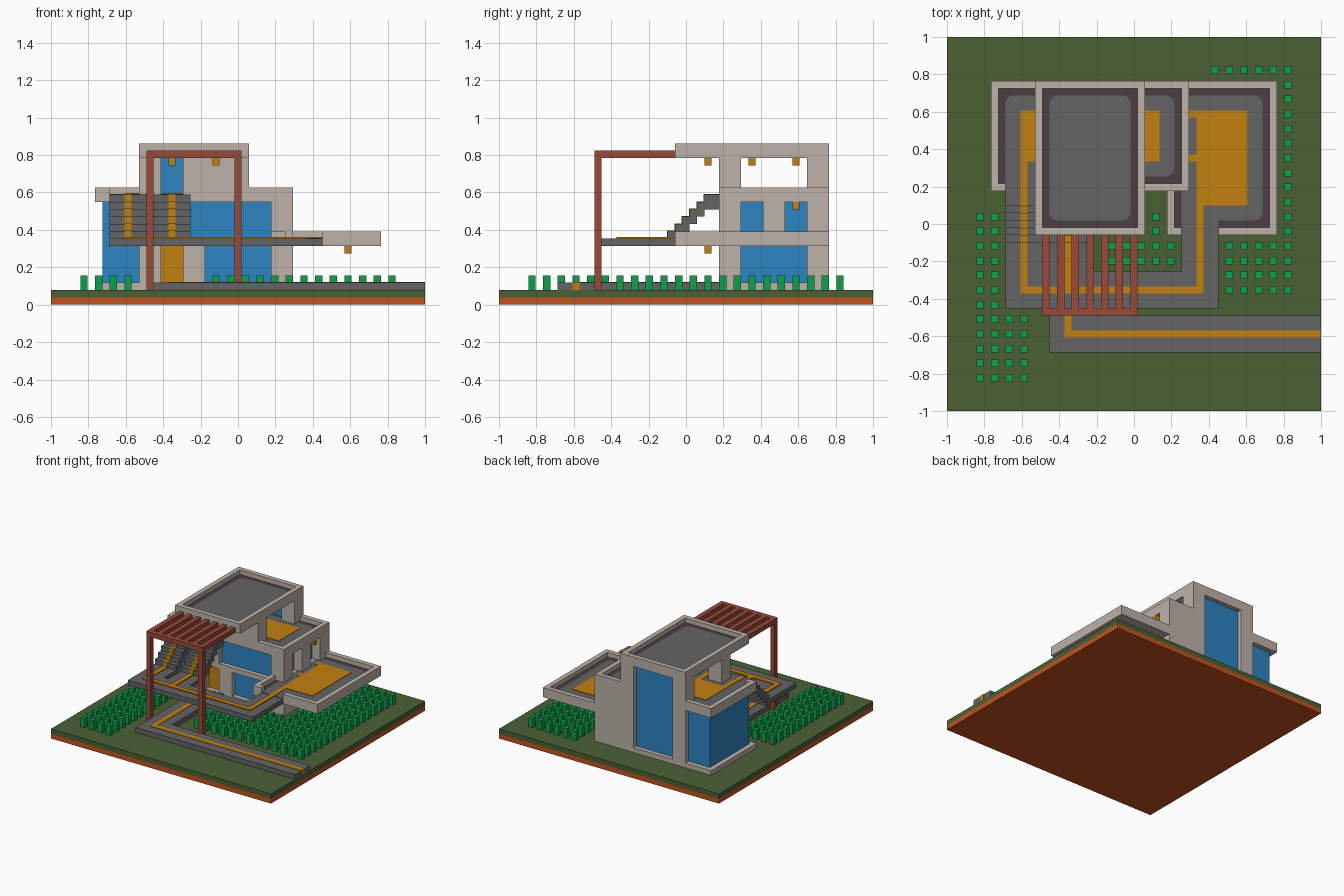
import bpy, bmesh
from mathutils import Vector

old = bpy.data.objects.get("Cube")
if old:
    bpy.data.objects.remove(old, do_unlink=True)

U = 2 / 51      # building module; the plot is 51 x 51 modules
E = 0.1         # thin plate height, in modules


def mat(name, rgb):
    lin = [((c / 255 + 0.055) / 1.055) ** 2.4 for c in rgb] + [1]
    m = bpy.data.materials.new(name)
    m.use_nodes = True
    m.diffuse_color = lin
    m.node_tree.nodes["Principled BSDF"].inputs["Base Color"].default_value = lin
    return m


SOIL = mat("soil", (196, 82, 32))
GRASS = mat("grass", (74, 97, 52))
WALL = mat("plaster", (188, 178, 170))
GREY = mat("paving", (100, 100, 100))
GOLD = mat("gold", (194, 129, 16))
GLASS = mat("glass", (44, 133, 194))
WOOD = mat("red wood", (154, 74, 57))
BUSH = mat("leaf green", (14, 160, 76))
DARK = mat("dark gravel", (75, 62, 67))


def part(name, material, boxes, rounded=0):
    """One object from boxes (x0, x1, y0, y1, z0, z1) in modules."""
    bm = bmesh.new()
    for x0, x1, y0, y1, z0, z1 in boxes:
        vs = bmesh.ops.create_cube(bm, size=1)["verts"]
        for v in vs:
            v.co = Vector(((x0 + x1) / 2 + v.co.x * (x1 - x0) - 25.5,
                           (y0 + y1) / 2 + v.co.y * (y1 - y0) - 25.5,
                           (z0 + z1) / 2 + v.co.z * (z1 - z0))) * U
    if rounded:
        upright = [e for e in bm.edges
                   if abs(e.verts[0].co.z - e.verts[1].co.z) > 1e-5]
        bmesh.ops.bevel(bm, geom=upright, offset=rounded * U, segments=4,
                        profile=0.5, affect='EDGES')
    me = bpy.data.meshes.new(name)
    bm.to_mesh(me)
    bm.free()
    me.materials.append(material)
    ob = bpy.data.objects.new(name, me)
    bpy.context.collection.objects.link(ob)
    return ob


def plates(name, material, rects, z, h, rounded=0):
    return part(name, material, [(*r, z, z + h) for r in rects], rounded)


def ring(x0, x1, y0, y1, z0, z1):
    return [(x0, x1, y0, y0 + 1, z0, z1), (x0, x1, y1 - 1, y1, z0, z1),
            (x0, x0 + 1, y0, y1, z0, z1), (x1 - 1, x1, y0, y1, z0, z1)]


# Plot
part("soil_layer", SOIL, [(0, 51, 0, 51, 0, 1)])
part("lawn", GRASS, [(0, 51, 0, 51, 1, 2)])

# Ground path with gold line leading to the front door
part("ground_path", GREY, [(14, 51, 8, 13, 2, 3), (14, 19, 13, 30, 2, 3)])
part("ground_path_line", GOLD, [(16, 51.02, 10, 11, 2, 3 + E), (16, 17, 11, 30, 2, 3 + E)])

# Lower two storeys: solid core, with an outer layer leaving window recesses
part("house_base", WALL, [(6, 33, 30, 45, 2, 3)])
part("house_core", WALL, [(12, 31, 31, 44, 3, 14)])
part("front_wall", WALL, [
    (12, 15, 30, 31, 3, 14), (15, 18, 30, 31, 8, 14), (18, 21, 30, 31, 3, 9),
    (21, 30, 30, 31, 8, 9), (30, 33, 30, 31, 3, 14)])
part("back_wall", WALL, [(12, 15, 44, 45, 3, 15), (24, 33, 44, 45, 3, 15)])
part("side_wall", WALL, [
    (31, 33, 31, 33, 3, 14), (31, 33, 42, 44, 3, 14),
    (31, 33, 33, 42, 8, 9), (31, 33, 36, 39, 9, 14)])
part("front_windows", GLASS, [(21, 30, 31 - E, 31, 3, 8), (18, 30, 31 - E, 31, 9, 14)])
part("side_windows", GLASS, [
    (31, 31 + E, 33, 42, 3, 8), (31, 31 + E, 33, 36, 9, 14), (31, 31 + E, 39, 42, 9, 14)])
part("front_door", GOLD, [(15, 18, 31 - E, 31, 3, 8)])
part("glass_room", GLASS, [(7, 12, 31, 44, 3, 14)])
part("tall_back_window", GLASS, [(15, 24, 43.5, 44 + E, 3, 20)])

# Middle roof, walked on at level 15
part("middle_roof", WALL, [
    (6, 33, 30, 44, 14, 15), (6, 15, 44, 45, 14, 15), (24, 33, 44, 45, 14, 15)])
part("middle_parapet", WALL, [
    (6, 7, 30, 45, 15, 16), (6, 8, 30, 31, 15, 16), (6, 12, 44, 45, 15, 16),
    (27, 33, 44, 45, 15, 16), (32, 33, 30, 45, 15, 16), (27, 33, 30, 31, 15, 16)])
plates("middle_gravel", DARK, [(7, 32, 31, 44)], 15, E / 2)
plates("middle_paving", GREY, [(8, 31, 32, 43)], 15, E, 1)
plates("middle_paving_entries", GREY, [(8, 13, 30, 34), (15, 18, 30, 33)], 15, E)
plates("middle_gold_floor", GOLD, [(10, 29, 34, 41), (10, 11, 30, 34), (16, 17, 30, 34)],
       15, 2 * E)

# Open upper storey and its roof
part("upper_walls", WALL, [
    (12, 15, 30, 33, 15, 20), (18, 27, 30, 33, 15, 20),
    (12, 15, 42, 45, 15, 20), (24, 27, 42, 45, 15, 20)])
part("top_roof", WALL, [(12, 27, 24, 45, 20, 21)] + ring(12, 27, 24, 45, 21, 22))
plates("top_gravel", DARK, [(13, 26, 25, 44)], 21, E / 2)
plates("top_paving", GREY, [(14, 25, 26, 43)], 21, E, 1)

# Side terrace, open to the walkway at the front
part("terrace_slab", WALL, [(30, 45, 24, 45, 8, 9)])
part("terrace_parapet", WALL, [
    (30, 32, 24, 25, 9, 10), (30, 31, 24, 30, 9, 10), (37, 45, 24, 25, 9, 10),
    (44, 45, 24, 45, 9, 10), (33, 45, 44, 45, 9, 10)])
plates("terrace_gravel", DARK, [(31, 44, 25, 30), (33, 44, 30, 44)], 9, E / 2)
plates("terrace_paving", GREY, [(32, 43, 26, 43)], 9, E, 1)
plates("terrace_entry", GREY, [(32, 37, 24, 29)], 9, E)
plates("terrace_gold_floor", GOLD, [
    (34, 41, 28, 41), (33, 34, 34, 35), (33, 34, 40, 41), (34, 35, 24, 28)], 9, 2 * E)

# Raised walkway
part("walkway", GREY, [
    (8, 37, 14, 19, 8, 9), (8, 13, 19, 24, 8, 9), (14, 19, 19, 24, 8, 9),
    (32, 37, 19, 24, 8, 9)])
plates("walkway_line", GOLD, [
    (10, 35, 16, 17), (10, 11, 17, 23), (16, 17, 17, 23), (34, 35, 17, 24)], 9, 2 * E)

# Two parallel flights of stairs with gold runners
for side, x in (("left", 8), ("right", 14)):
    steps, runner = [], []
    for i in range(6):
        y0, y1, top = 23 + i, (30 if i == 5 else 24 + i), 10 + i
        steps.append((x, x + 5, y0, y1, top - 2, top))
        runner.append((x + 2, x + 3, y0 - E, y1, top - 1, top + E))
    part(side + "_stairs", GREY, steps)
    part(side + "_stair_runner", GOLD, runner)

# Pergola
part("pergola_posts", WOOD, [(x, x + 1, 13, 14, 2, 20) for x in (13, 25)])
part("pergola_beam", WOOD, [(13, 26, 13, 14, 20, 21)])
part("pergola_slats", WOOD, [(x, x + 1, 14, 24, 20, 21) for x in range(13, 26, 2)])

# Hanging lamps
lamps = [(x, y, 19) for x in (16, 22) for y in (28, 34, 40)] + [(40, 28, 7), (32, 40, 13)]
part("lamps", GOLD, [(x, x + 1, y, y + 1, z, z + 1) for x, y, z in lamps])

# Planted rows
spots = [(x, y) for x in range(4, 11, 2) for y in range(4, 27, 2)]
spots += [(x, y) for x in range(22, 47, 2) for y in range(16, 27, 2)]
spots += [(x, y) for x in range(36, 47, 2) for y in range(28, 47, 2)]
part("bushes", BUSH, [(x, x + 1, y, y + 1, 2, 4) for x, y in spots])
